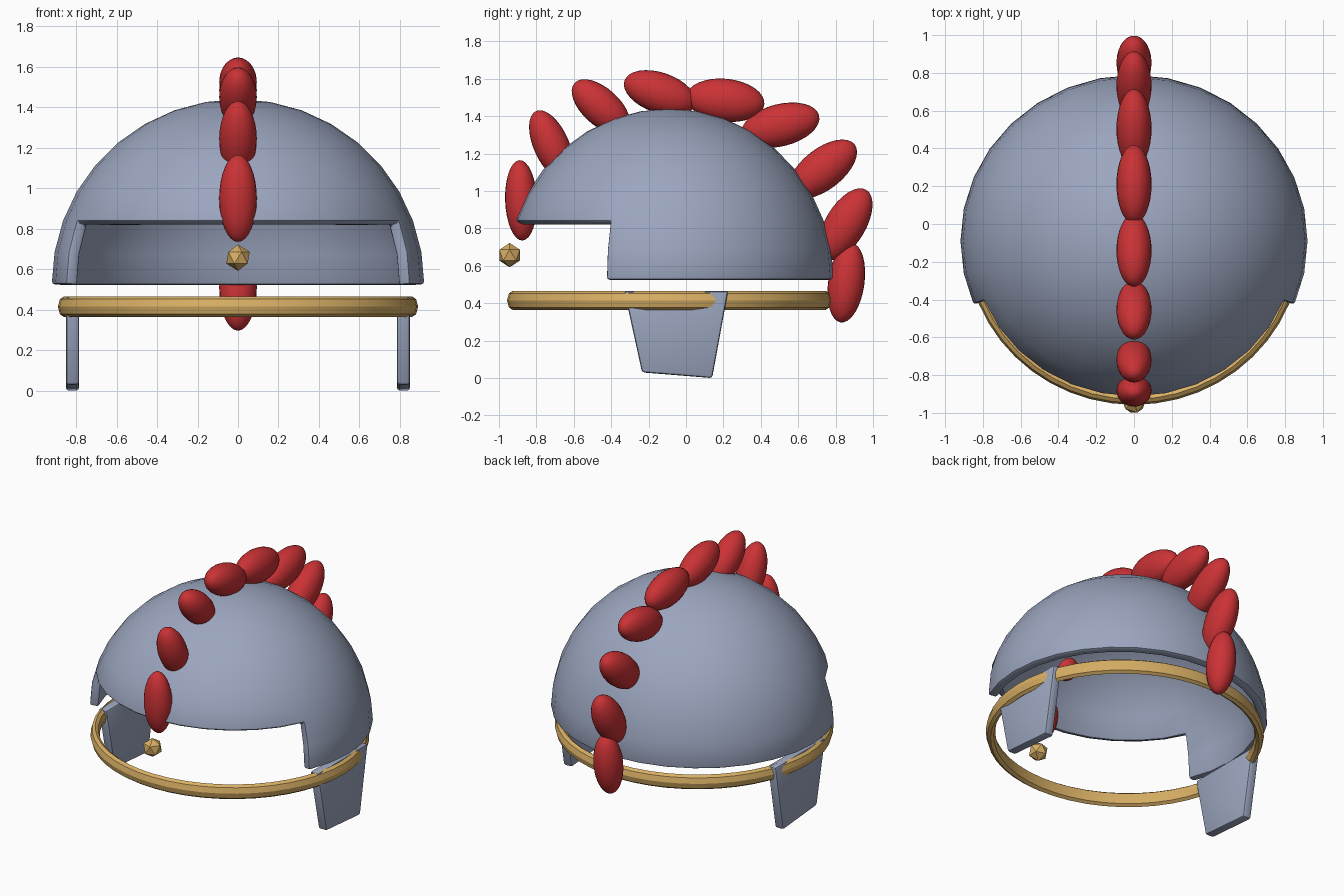
import bpy, bmesh, math
from mathutils import Matrix

if "Cube" in bpy.data.objects:
    bpy.data.objects.remove(bpy.data.objects["Cube"])


def material(name, color):
    m = bpy.data.materials.new(name)
    m.diffuse_color = (*color, 1)
    m.use_nodes = True
    m.node_tree.nodes["Principled BSDF"].inputs["Base Color"].default_value = m.diffuse_color
    return m


STEEL = material("blue_grey_steel", (0.33, 0.38, 0.52))
GOLD = material("gold", (0.69, 0.43, 0.13))
RED = material("plume_red", (0.60, 0.032, 0.036))
CY = -0.09  # centre of the bowl and band along y


def make(name, bm, mat, fix_normals=True):
    if fix_normals:
        bmesh.ops.recalc_face_normals(bm, faces=bm.faces[:])
    me = bpy.data.meshes.new(name)
    bm.to_mesh(me)
    bm.free()
    ob = bpy.data.objects.new(name, me)
    bpy.context.collection.objects.link(ob)
    me.materials.append(mat)
    return ob


def activate(ob):
    bpy.ops.object.select_all(action='DESELECT')
    ob.select_set(True)
    bpy.context.view_layer.objects.active = ob


def smooth(ob, degrees=35):
    activate(ob)
    bpy.ops.object.shade_smooth_by_angle(angle=math.radians(degrees))


def bevel(ob, width, segments=2):
    b = ob.modifiers.new("soft_edges", 'BEVEL')
    b.width, b.segments = width, segments
    b.limit_method, b.angle_limit = 'ANGLE', math.radians(40)


def apply_modifiers(ob):
    activate(ob)
    for name in [m.name for m in ob.modifiers]:
        bpy.ops.object.modifier_apply(modifier=name)


# Helmet bowl: half sphere with the front lower faces removed, then thickened
bm = bmesh.new()
bmesh.ops.create_uvsphere(bm, u_segments=32, v_segments=18, radius=1)
gone = []
for f in bm.faces:
    c = f.calc_center_median()
    from_front = abs(math.degrees(math.atan2(c.x, -c.y)))
    if c.z < 0 or (c.z < math.sin(math.radians(20)) and from_front < 67.5):
        gone.append(f)
bmesh.ops.delete(bm, geom=gone, context='FACES')
bmesh.ops.transform(bm, verts=bm.verts[:],
                    matrix=Matrix.Translation((0, CY, 0.527))
                    @ Matrix.Diagonal((0.92, 0.88, 0.913, 1)))
bm.normal_update()
if sum(f.normal.z for f in bm.faces) < 0:
    bmesh.ops.reverse_faces(bm, faces=bm.faces[:])
bowl = make("helmet_bowl", bm, STEEL, False)
shell = bowl.modifiers.new("thickness", 'SOLIDIFY')
shell.thickness, shell.offset = 0.06, -1
bevel(bowl, 0.014)
apply_modifiers(bowl)
smooth(bowl)

# Brow band: rounded section swept round an ellipse
section = [(0.004, 0.415), (-0.006, 0.452), (-0.026, 0.466), (-0.046, 0.452),
           (-0.056, 0.415), (-0.046, 0.378), (-0.026, 0.364), (-0.006, 0.378)]
N = 48
bm = bmesh.new()
rings = []
for i in range(N):
    a = math.tau * i / N
    rings.append([bm.verts.new(((0.886 + d) * math.cos(a),
                                CY + (0.863 + d) * math.sin(a), z))
                  for d, z in section])
for i in range(N):
    p, q = rings[i], rings[(i + 1) % N]
    for k in range(len(section)):
        j = (k + 1) % len(section)
        bm.faces.new((p[k], q[k], q[j], p[j]))
smooth(make("brow_band", bm, GOLD), 30)

# Cheek guards: tapered plates on both sides
outline = [(-0.33, 0.465), (0.225, 0.465), (0.14, 0.0), (-0.235, 0.03)]
for side, label in ((1, "right"), (-1, "left")):
    bm = bmesh.new()
    face = bm.faces.new([bm.verts.new((side * 0.785, y, z)) for y, z in outline])
    out = bmesh.ops.extrude_face_region(bm, geom=[face])
    bmesh.ops.translate(bm, vec=(side * 0.065, 0, 0),
                        verts=[g for g in out["geom"] if isinstance(g, bmesh.types.BMVert)])
    plate = make(label + "_cheek_guard", bm, STEEL)
    bevel(plate, 0.014)
    apply_modifiers(plate)
    smooth(plate)

# Crest: egg-like tufts along the midline (y, z, half length, half height, tilt)
tufts = [(-0.882, 0.95, 0.215, 0.085, -88), (-0.72, 1.245, 0.20, 0.095, -66),
         (-0.455, 1.45, 0.19, 0.10, -42), (-0.14, 1.525, 0.20, 0.108, -19),
         (0.21, 1.485, 0.21, 0.115, -6), (0.505, 1.352, 0.213, 0.113, 14),
         (0.732, 1.117, 0.215, 0.11, 38), (0.853, 0.822, 0.215, 0.108, 59),
         (0.857, 0.51, 0.215, 0.097, 82)]
for i, (y, z, length, height, tilt) in enumerate(tufts):
    bm = bmesh.new()
    bmesh.ops.create_uvsphere(bm, u_segments=24, v_segments=16, radius=1,
                              matrix=Matrix.Translation((0, y, z))
                              @ Matrix.Rotation(math.radians(tilt), 4, 'X')
                              @ Matrix.Diagonal((0.093, length, height, 1))
                              @ Matrix.Rotation(math.pi / 2, 4, 'X'))
    smooth(make("crest_tuft_%d" % (i + 1), bm, RED), 60)

# Front gem
bm = bmesh.new()
bmesh.ops.create_icosphere(bm, subdivisions=1, radius=0.065,
                           matrix=Matrix.Translation((0, -0.943, 0.657)))
make("front_gem", bm, GOLD)
